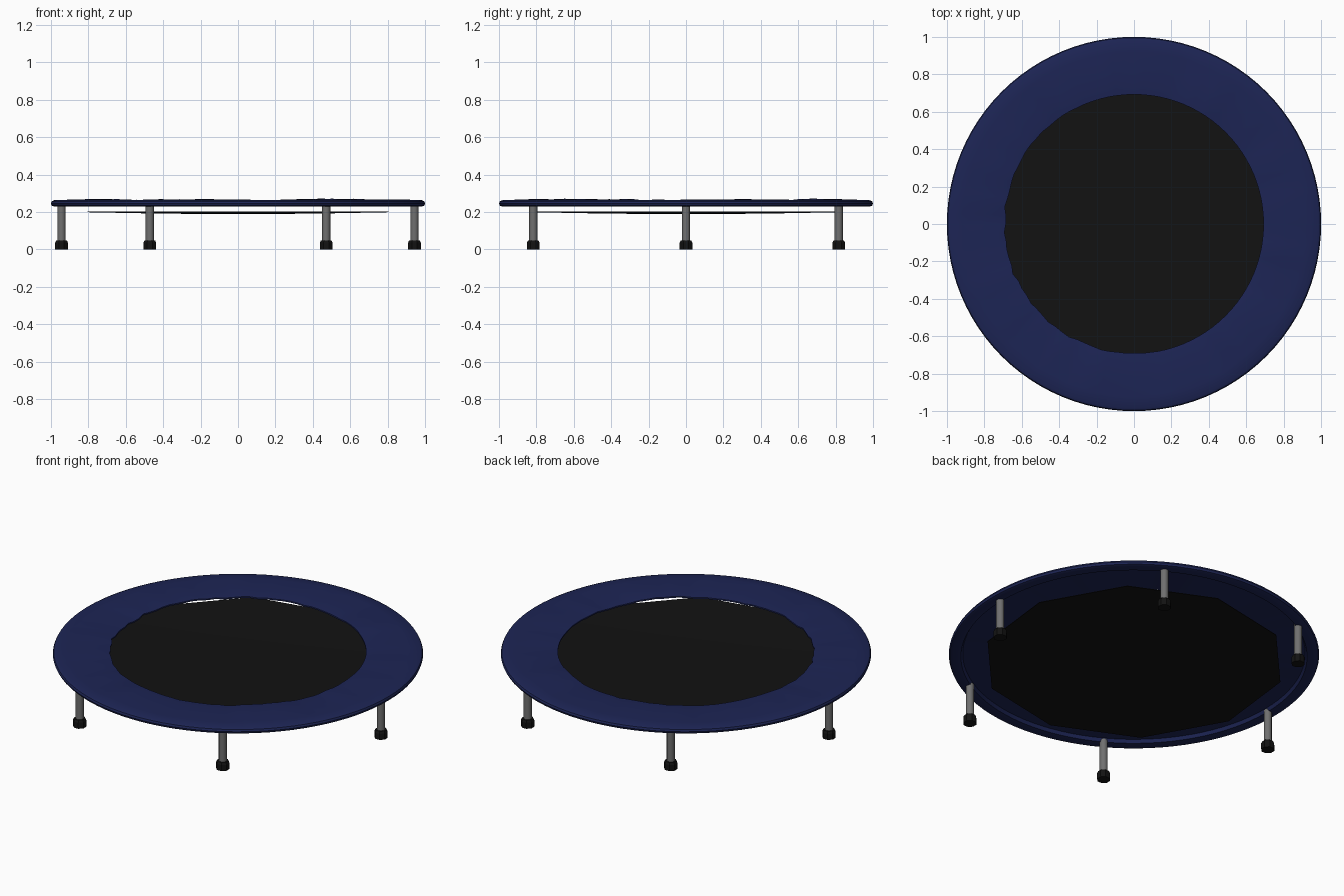
import bpy, bmesh, math, random

if "Cube" in bpy.data.objects:
    bpy.data.objects.remove(bpy.data.objects["Cube"])

random.seed(4)


def material(name, col):
    m = bpy.data.materials.new(name)
    m.diffuse_color = (*col, 1)
    m.use_nodes = True
    m.node_tree.nodes["Principled BSDF"].inputs["Base Color"].default_value = m.diffuse_color
    return m


BLUE = material("blue_vinyl", (0.012, 0.018, 0.09))
BLACK = material("black_rubber", (0.006, 0.006, 0.006))
STEEL = material("steel", (0.16, 0.16, 0.16))


def lathe(name, profile, seg, mat, loc=(0, 0, 0), closed=False, turn=0.0, wobble=None, smooth=35):
    """Spin an (r, z) profile around z; radius 0 becomes a single pole."""
    bm = bmesh.new()
    rings = []
    for k, (r, z) in enumerate(profile):
        if r == 0:
            rings.append([bm.verts.new((0, 0, z))] * seg)
            continue
        ring = []
        for i in range(seg):
            a = turn + 2 * math.pi * i / seg
            dr, dz = wobble(k, i, a) if wobble else (0, 0)
            ring.append(bm.verts.new(((r + dr) * math.cos(a), (r + dr) * math.sin(a), z + dz)))
        rings.append(ring)
    n = len(rings)
    for k in range(n if closed else n - 1):
        p, q = rings[k], rings[(k + 1) % n]
        for i in range(seg):
            j = (i + 1) % seg
            quad = [p[i], p[j], q[j], q[i]]
            bm.faces.new(list(dict.fromkeys(quad)))
    bmesh.ops.recalc_face_normals(bm, faces=bm.faces[:])
    me = bpy.data.meshes.new(name)
    bm.to_mesh(me)
    bm.free()
    ob = bpy.data.objects.new(name, me)
    bpy.context.collection.objects.link(ob)
    ob.location = loc
    me.materials.append(mat)
    if smooth:
        bpy.context.view_layer.objects.active = ob
        ob.select_set(True)
        bpy.ops.object.shade_smooth_by_angle(angle=math.radians(smooth))
        ob.select_set(False)
    return ob


# Padded spring cover: gently puckered top, rounded rim, hollow underside
SEG = 96
pucker = [random.uniform(-1, 1) for _ in range(SEG)]


def pad_wobble(k, i, a):
    if k in (0, 1, 2, 3, 11):
        wave = 0.003 * math.sin(7 * a + 1) + 0.003 * pucker[i]
        left = max(0, -math.cos(a - 0.3))
        dr = 0.008 * pucker[i] * left if k in (0, 11) else 0
        return dr, wave * (0.4 if k == 3 else 1)
    return 0, 0


pad_profile = [(0.692, 0.260), (0.73, 0.264), (0.82, 0.266), (0.92, 0.265),
               (0.982, 0.263), (0.995, 0.257), (1.0, 0.246), (0.995, 0.234),
               (0.982, 0.229), (0.935, 0.231), (0.925, 0.250), (0.692, 0.252)]
lathe("spring_cover", pad_profile, SEG, BLUE, closed=True, wobble=pad_wobble)

# Slightly sagging jumping mat, coarse polygonal outline
mat_profile = [(0, 0.196), (0.4, 0.194), (0.82, 0.202), (0.82, 0.199), (0.4, 0.191), (0, 0.190)]
lathe("jumping_mat", mat_profile, 10, BLACK, turn=0.2)

# Six legs with rubber feet
for i in range(6):
    a = i * math.pi / 3
    loc = (0.943 * math.cos(a), 0.943 * math.sin(a), 0)
    lathe(f"leg_{i + 1}", [(0, 0.03), (0.022, 0.03), (0.022, 0.245), (0, 0.245)],
          12, STEEL, loc, smooth=40)
    lathe(f"foot_{i + 1}", [(0, 0), (0.037, 0), (0.037, 0.036), (0.031, 0.048), (0, 0.048)],
          8, BLACK, loc, turn=math.pi / 8, smooth=0)
